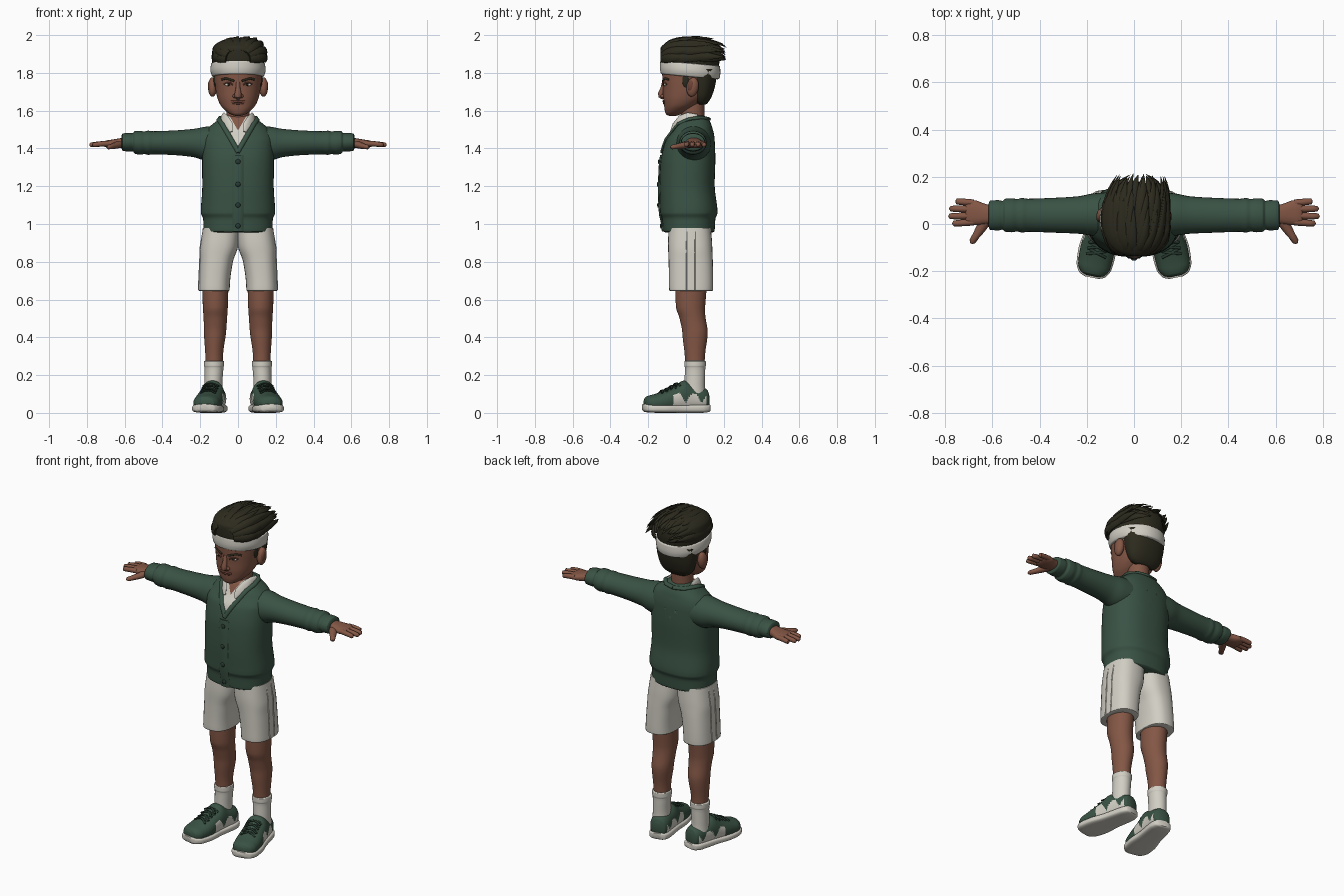
import bpy, bmesh, math, random
from mathutils import Vector, Matrix
from mathutils.bvhtree import BVHTree

random.seed(4)
if "Cube" in bpy.data.objects:
    bpy.data.objects.remove(bpy.data.objects["Cube"])


def material(name, *rgb):
    m = bpy.data.materials.new(name)
    m.use_nodes = True
    m.diffuse_color = (*rgb, 1)
    m.node_tree.nodes["Principled BSDF"].inputs["Base Color"].default_value = (*rgb, 1)
    return m


SKIN = material("brown skin", .23, .095, .06)
LIP = material("dark skin", .15, .055, .037)
HAIR = material("dark hair", .026, .024, .013)
KNIT = material("green knit", .042, .085, .058)
TRIM = material("dark green trim", .02, .042, .029)
CLOTH = material("off white cloth", .64, .62, .55)
IRIS = material("dark eye", .02, .012, .008)


# ---- helpers ----
def finish(name, bm, *mats):
    bmesh.ops.recalc_face_normals(bm, faces=bm.faces)
    me = bpy.data.meshes.new(name)
    bm.to_mesh(me)
    bm.free()
    for m in mats:
        me.materials.append(m)
    for p in me.polygons:
        p.use_smooth = True
    me.set_sharp_from_angle(angle=math.radians(50))
    obj = bpy.data.objects.new(name, me)
    bpy.context.collection.objects.link(obj)
    return obj


def pair(obj):
    """Mirror a left part to the right side."""
    me = obj.data.copy()
    me.transform(Matrix.Scale(-1, 4, (1, 0, 0)))
    me.flip_normals()
    twin = bpy.data.objects.new("right_" + obj.name, me)
    bpy.context.collection.objects.link(twin)
    obj.name = "left_" + obj.name


def power(v, e):
    return math.copysign(abs(v) ** e, v)


def bridge(bm, loops):
    for a, b in zip(loops, loops[1:]):
        for i in range(len(a)):
            j = (i + 1) % len(a)
            bm.faces.new((a[i], a[j], b[j], b[i]))
    bm.faces.new(loops[0])
    bm.faces.new(loops[-1])


def smooth_rings(rings, sub):
    """Monotone cubic interpolation between cross-sections."""
    def slope(a, b, k):
        return (b[k] - a[k]) / (b[0] - a[0])

    def tangent(i, k):
        if i == 0 or i == len(rings) - 1:
            i = max(i, 1)
            return slope(rings[i - 1], rings[i], k)
        s, e = slope(rings[i - 1], rings[i], k), slope(rings[i], rings[i + 1], k)
        return 2 * s * e / (s + e) if s * e > 0 else 0

    for i in range(len(rings) - 1):
        a, b = rings[i], rings[i + 1]
        h = b[0] - a[0]
        for step in range(sub):
            f = step / sub
            q = f * f * (3 - 2 * f)
            yield [a[0] + h * f] + [
                a[k] + (b[k] - a[k]) * q + h * f * (1 - f) * ((1 - f) * tangent(i, k) - f * tangent(i + 1, k))
                for k in range(1, 5)]
    yield rings[-1]


def loft(name, mats, axis, rings, square=2, n=32, sub=5):
    """Rings are (position, centre u, centre v, radius u, radius v)."""
    bm = bmesh.new()
    loops = []
    for t, cu, cv, ru, rv in smooth_rings(rings, sub):
        loop = []
        for i in range(n):
            a = math.tau * i / n
            u = cu + ru * power(math.cos(a), 2 / square)
            v = cv + rv * power(math.sin(a), 2 / square)
            loop.append(bm.verts.new({"x": (t, u, v), "y": (u, t, v), "z": (u, v, t)}[axis]))
        loops.append(loop)
    bridge(bm, loops)
    return finish(name, bm, *mats)


def sweep(bm, points, widths, depths, hint, n=10):
    pts = [Vector(p) for p in points]
    loops = []
    for i, p in enumerate(pts):
        tan = (pts[min(i + 1, len(pts) - 1)] - pts[max(i - 1, 0)]).normalized()
        side = tan.cross(hint(p)).normalized()
        out = side.cross(tan)
        loops.append([bm.verts.new(p + side * widths[i] * math.cos(math.tau * k / n)
                                   + out * depths[i] * math.sin(math.tau * k / n)) for k in range(n)])
    bridge(bm, loops)


def strip(name, mat, points, w, d, hint=lambda p: Vector((0, -1, 0))):
    bm = bmesh.new()
    sweep(bm, points, [w] * len(points), [d] * len(points), hint)
    return finish(name, bm, mat)


def ball(name, mat, pos, size, tilt=0):
    bm = bmesh.new()
    place = Matrix.Translation(pos) @ Matrix.Rotation(tilt, 4, "X") @ Matrix.Diagonal((*size, 1))
    bmesh.ops.create_uvsphere(bm, u_segments=20, v_segments=12, radius=1, matrix=place)
    return finish(name, bm, mat)


def front_finder(obj):
    tree = BVHTree.FromPolygons([v.co for v in obj.data.vertices], [p.vertices for p in obj.data.polygons])

    def find(x, z, gap=0):
        hit = tree.ray_cast(Vector((x, -1, z)), Vector((0, 1, 0)))[0]
        return Vector((x, (hit.y if hit else 0) - gap, z))
    return find


# ---- cardigan with V neck ----
body = loft("cardigan_body", [KNIT, CLOTH, SKIN], "z", [
    (.955, 0, .015, .17, .125), (.962, 0, .015, .183, .136), (1.02, 0, .015, .184, .14),
    (1.032, 0, .015, .186, .142), (1.06, 0, .015, .197, .152), (1.2, 0, .006, .189, .146),
    (1.32, 0, .01, .19, .145), (1.44, 0, .022, .19, .13), (1.5, 0, .037, .165, .105),
    (1.54, 0, .04, .12, .088), (1.565, 0, .04, .085, .07), (1.575, 0, .04, .06, .05)], 2.4, 64, 6)
V_LOW, SKIN_LOW, V_SLOPE = 1.385, 1.495, .58
bm = bmesh.new()
bm.from_mesh(body.data)
for low in (V_LOW, SKIN_LOW):
    for s in (1, -1):
        bmesh.ops.bisect_plane(bm, geom=bm.verts[:] + bm.edges[:] + bm.faces[:],
                               plane_co=(0, 0, low), plane_no=(1, 0, s * V_SLOPE))
bm.to_mesh(body.data)
bm.free()
for p in body.data.polygons:
    x, y, z = p.center
    if y < .02:
        p.material_index = sum(abs(x) < (z - low) * V_SLOPE for low in (V_LOW, SKIN_LOW))
chest = front_finder(body)

placket = [chest(0, .96 + .045 * i, .001) for i in range(10)]
strip("button_band", KNIT, placket, .03, .008)
for z in (.99, 1.1, 1.21, 1.33):
    ball("button", TRIM, chest(0, z, .009), (.013, .006, .013))
rib = [chest(V_SLOPE * h, V_LOW + h, .002) for h in (-.005, .03, .06, .09, .12, .145)]
rib += [Vector(p) for p in ((.102, .01, 1.553), (.095, .06, 1.563), (.06, .105, 1.56), (0, .12, 1.557))]
pair(strip("neck_rib", KNIT, rib, .013, .009, lambda p: p - Vector((0, .04, 1.3))))

# Shirt collar
bm = bmesh.new()
sweep(bm, [chest(.035, 1.488, .004), chest(.048, 1.52, .008), (.07, -.03, 1.555), (.082, .01, 1.572), (.08, .06, 1.57)],
      [.008, .024, .025, .02, .012], [.006] * 5, lambda p: Vector((p.x, p.y - .05, .03)))
pair(finish("shirt_collar", bm, CLOTH))

# ---- sleeves and hands ----
pair(loft("sleeve", [KNIT], "x", [
    (.1, .04, 1.425, .095, .095), (.17, .04, 1.425, .09, .09), (.24, .038, 1.429, .079, .074),
    (.36, .037, 1.43, .073, .064), (.45, .037, 1.43, .07, .061), (.475, .037, 1.43, .073, .064),
    (.495, .037, 1.43, .069, .06), (.52, .037, 1.43, .072, .063), (.545, .037, 1.432, .07, .06),
    (.558, .037, 1.433, .061, .048), (.575, .037, 1.433, .064, .049), (.61, .037, 1.433, .062, .046),
    (.616, .037, 1.433, .05, .036)]))
pair(loft("palm", [SKIN], "x", [
    (.59, .04, 1.432, .036, .028), (.63, .042, 1.428, .043, .025), (.68, .048, 1.424, .053, .021),
    (.71, .048, 1.424, .05, .014), (.715, .048, 1.424, .04, .008)], 2.4))
bm = bmesh.new()
taper = [.014, .0145, .0135, .012, .004]
up = lambda p: Vector((0, 0, 1))
for y, tip in ((.008, .77), (.035, .787), (.063, .783), (.09, .757)):
    reach = tip - .68
    sweep(bm, [(.68 + reach * f, y + (y - .05) * .15 * f, 1.426 - .008 * f * f) for f in (0, .4, .75, .94, 1)],
          taper, taper, up)
sweep(bm, [(.625, .02, 1.423), (.65, -.02, 1.415), (.67, -.05, 1.41), (.685, -.074, 1.407), (.69, -.083, 1.406)],
      [.025, .021, .016, .014, .005], [.02, .017, .014, .012, .004], up)
pair(finish("fingers", bm, SKIN))

# ---- shorts ----
pair(loft("shorts_leg", [CLOTH], "z", [
    (.645, .127, .027, .074, .106), (.648, .127, .027, .083, .116), (.68, .126, .027, .083, .117),
    (.8, .115, .025, .088, .117), (.88, .1, .022, .1, .117), (.98, .088, .02, .098, .112)], 2.5))
for y in (.005, .05):
    pair(strip("shorts_seam", CLOTH, [(.209, y, .65), (.202, y, .8), (.199, y, .88), (.185, y, .96)], .004, .004,
               lambda p: Vector((1, 0, 0))))

# ---- legs and socks ----
pair(loft("leg", [SKIN], "z", [
    (.24, .126, .047, .045, .05), (.31, .126, .047, .047, .054), (.42, .122, .048, .058, .067),
    (.5, .12, .035, .062, .069), (.56, .12, .024, .066, .077), (.7, .12, .028, .07, .085)]))
pair(loft("sock", [CLOTH], "z", [
    (.08, .13, .045, .05, .06), (.15, .13, .046, .047, .054), (.24, .127, .048, .05, .054),
    (.25, .127, .048, .053, .057), (.272, .127, .048, .053, .057), (.277, .127, .048, .046, .05)]))

# ---- shoes, built straight then turned outwards ----
turn = Matrix.Translation((.133, 0, 0)) @ Matrix.Rotation(.2, 4, "Z")
upper = loft("shoe_upper", [KNIT, CLOTH], "y", [
    (-.225, 0, .05, .025, .02), (-.215, 0, .052, .05, .033), (-.18, 0, .052, .069, .045),
    (-.12, 0, .06, .073, .056), (-.06, 0, .073, .068, .07), (-.01, 0, .087, .064, .084),
    (.03, 0, .08, .06, .074), (.08, 0, .075, .056, .064), (.112, 0, .07, .045, .054),
    (.122, 0, .065, .025, .035)], 2.2, 48, 8)
for p in upper.data.polygons:
    x, y, z = p.center
    side = abs(p.normal.x) > .4 and -.085 < y < .1
    p.material_index = int(side and z < .05 + .055 * abs(math.sin(y * 35 + .5)))
sole = loft("shoe_sole", [CLOTH], "y", [
    (-.232, 0, .03, .03, .016), (-.22, 0, .026, .056, .021), (-.18, 0, .023, .076, .022),
    (-.12, 0, .022, .08, .022), (-.03, 0, .022, .068, .022), (.08, 0, .023, .062, .023),
    (.118, 0, .025, .048, .021), (.127, 0, .026, .03, .017)], 3.5, 40)
bm = bmesh.new()
for y, z in ((-.125, .113), (-.1, .123), (-.075, .137), (-.05, .15)):
    for s in (1, -1):
        sweep(bm, [(x * s, y + .012 * x / .04, z + .007 - x * x * 9) for x in (-.042, -.02, 0, .02, .042)],
              [.006] * 5, [.005] * 5, up, 8)
laces = finish("shoe_laces", bm, TRIM)
for part in (upper, sole, laces):
    part.data.transform(turn)
    pair(part)

# ---- neck and head ----
loft("neck", [SKIN], "z", [(1.48, 0, .03, .068, .066), (1.56, 0, .035, .06, .062), (1.7, 0, .035, .06, .065)])
head = loft("head", [SKIN], "z", [
    (1.573, 0, -.07, .015, .02), (1.578, 0, -.068, .033, .034), (1.6, 0, -.052, .066, .06),
    (1.63, 0, -.028, .093, .088), (1.67, 0, -.005, .11, .116), (1.72, 0, .01, .12, .132),
    (1.77, 0, .015, .125, .14), (1.84, 0, .018, .128, .145), (1.9, 0, .02, .115, .13)], 2.2, 40)
face = front_finder(head)
bm = bmesh.new()
sweep(bm, [face(0, 1.752, -.006), face(0, 1.72, .001), face(0, 1.69, .012), face(0, 1.676, .012), face(0, 1.664, .001)],
      [.011, .012, .018, .02, .011], [.009, .012, .016, .014, .006], lambda p: Vector((0, -1, 0)))
finish("nose", bm, SKIN)
pair(ball("nostril", SKIN, face(.017, 1.677, .002), (.012, .013, .01)))
strip("upper_lip", LIP, [face(x, 1.65 - abs(x) * .06, 0) for x in (-.036, -.018, 0, .018, .036)], .006, .005)
strip("lower_lip", LIP, [face(x, 1.639 + abs(x) * .1, 0) for x in (-.027, -.014, 0, .014, .027)], .006, .006)
pair(ball("eye_white", CLOTH, face(.05, 1.738, -.004), (.019, .008, .008)))
pair(ball("iris", IRIS, face(.049, 1.739, .001), (.0085, .005, .0075)))
pair(strip("upper_lid", LIP, [face(x, z, .001) for x, z in ((.027, 1.736), (.04, 1.747), (.058, 1.748), (.074, 1.74))],
           .004, .005))
pair(strip("eyebrow", HAIR, [face(x, z, 0) for x, z in ((.02, 1.757), (.04, 1.764), (.065, 1.771), (.088, 1.764))],
           .006, .005))
pair(ball("ear", SKIN, (.135, .035, 1.725), (.024, .032, .052), -.15))
pair(ball("ear_hollow", LIP, (.147, .027, 1.73), (.013, .018, .032), -.15))

# ---- headband and hair ----
loft("back_hair", [HAIR], "z", [
    (1.632, 0, .085, .06, .02), (1.645, 0, .082, .085, .036), (1.68, 0, .083, .108, .055),
    (1.74, 0, .083, .122, .073), (1.82, 0, .083, .13, .085)], 2.2)
pair(ball("sideburn", HAIR, (.116, .0, 1.765), (.013, .022, .045)))
band = loft("headband", [CLOTH], "z", [
    (1.778, 0, .022, .128, .146), (1.783, 0, .022, .138, .155), (1.815, 0, .022, .146, .16),
    (1.847, 0, .022, .142, .158), (1.852, 0, .022, .132, .148)], 2.1, 48)
cap = loft("hair_cap", [HAIR], "z", [
    (1.83, 0, .022, .134, .15), (1.88, 0, .022, .139, .158), (1.93, 0, .02, .134, .155),
    (1.96, 0, .02, .108, .125), (1.978, 0, .02, .06, .075)], 2.2)
band.data.transform(Matrix(((1, 0, 0, 0), (0, 1, 0, 0), (0, -.09, 1, .003), (0, 0, 0, 1))))

crown = Vector((0, .02, 1.865))
bm = bmesh.new()
for start, end, lift in ((.4, 1.9, .2), (.8, 2.35, .25), (1.3, 2.7, .33), (1.6, 2.9, .22)):
    for i in range(10):
        a = -1.4 + 2.8 * i / 9 + random.uniform(-.1, .1)
        stop = end + random.uniform(-.2, .15)
        pts, size = [], []
        for k in range(9):
            f = k / 8
            t = start + (stop - start) * f
            r = 1 + lift * f ** 2.5
            way = (math.sin(t) * math.sin(a), -math.cos(t), math.sin(t) * math.cos(a))
            p = crown + Vector([power(v, .8) * s * r for v, s in zip(way, (.133, .157, .11))])
            p.x = max(-.143, min(.143, p.x + .025 * f))
            p.z = min(p.z, 1.986 + .013 * f)
            pts.append(p)
            size.append(.03 * (1 - f ** 2) * (.6 + .4 * min(1, f * 3)) + .001)
        sweep(bm, pts, size, [s * .5 for s in size], lambda p: p - crown, 8)
finish("hair_locks", bm, HAIR)
